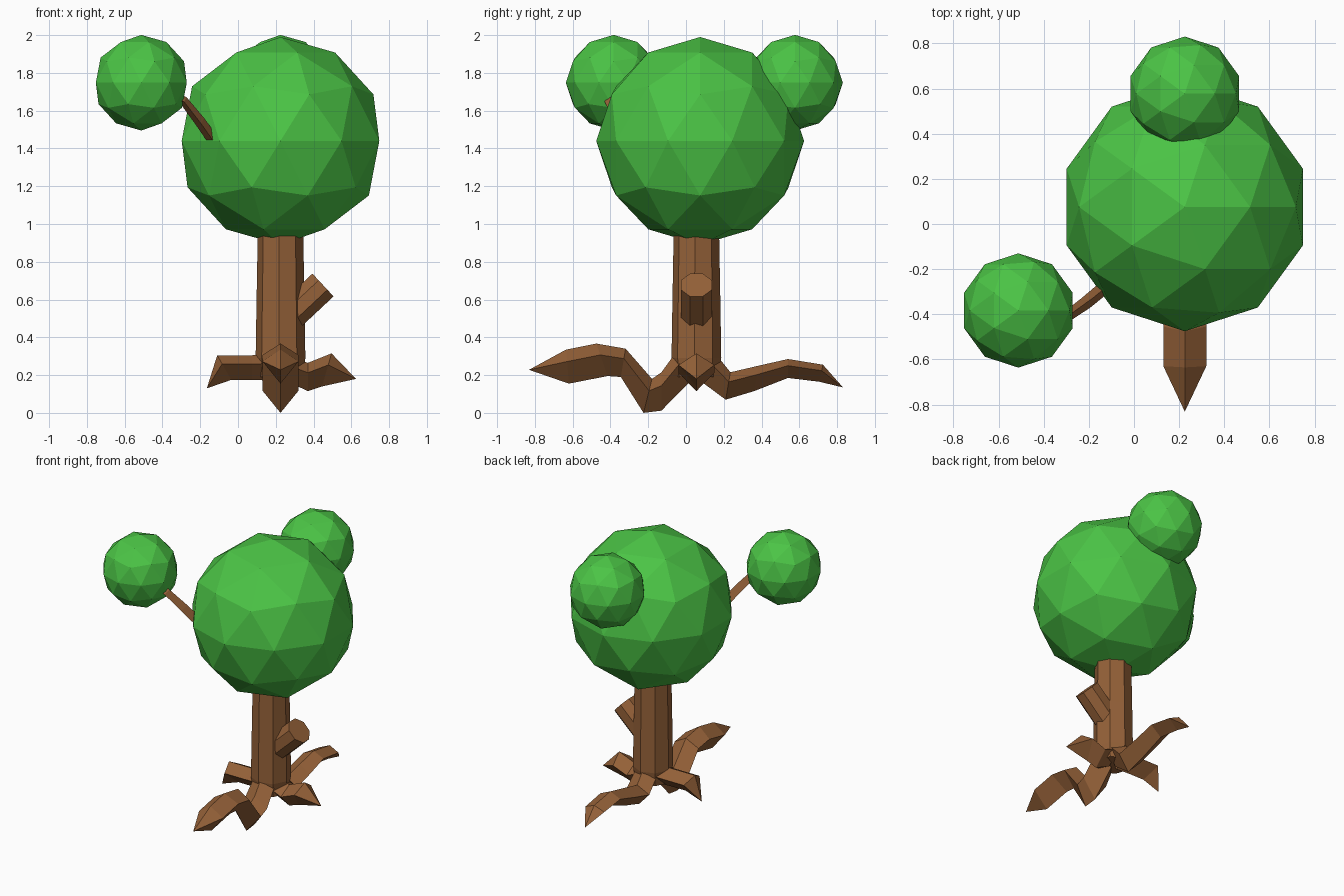
import bpy, bmesh
from math import cos, sin, pi, radians
from mathutils import Vector

if "Cube" in bpy.data.objects:
    bpy.data.objects.remove(bpy.data.objects["Cube"])


def material(name, color):
    m = bpy.data.materials.new(name)
    m.diffuse_color = color
    m.use_nodes = True
    m.node_tree.nodes["Principled BSDF"].inputs["Base Color"].default_value = m.diffuse_color
    return m


BARK = material("bark", (0.30, 0.12, 0.04, 1))
LEAF = material("leaf", (0.07, 0.55, 0.06, 1))


def loft(name, rings, tip=None):
    """Skin equal-sized rings of points; close with caps or a pointed tip."""
    bm = bmesh.new()
    vs = [[bm.verts.new(p) for p in r] for r in rings]
    n = len(vs[0])
    for a, b in zip(vs, vs[1:]):
        for i in range(n):
            j = (i + 1) % n
            bm.faces.new((a[i], a[j], b[j], b[i]))
    bm.faces.new(vs[0][::-1])
    if tip:
        t = bm.verts.new(tip)
        for i in range(n):
            bm.faces.new((vs[-1][i], vs[-1][(i + 1) % n], t))
    else:
        bm.faces.new(vs[-1])
    bmesh.ops.recalc_face_normals(bm, faces=bm.faces)
    me = bpy.data.meshes.new(name)
    bm.to_mesh(me)
    bm.free()
    me.materials.append(BARK)
    ob = bpy.data.objects.new(name, me)
    bpy.context.collection.objects.link(ob)


def ring(center, axis, r, n, turn=0.0):
    q = Vector(axis).to_track_quat('Z', 'Y')
    return [Vector(center) + q @ Vector((r * cos(turn + 2 * pi * i / n),
                                         r * sin(turn + 2 * pi * i / n), 0)) for i in range(n)]


CX, CY = 0.225, 0.055  # trunk axis

# Foliage balls
for name, loc, r in (("main_foliage", (CX, 0.075, 1.44), 0.55),
                     ("left_foliage", (-0.512, -0.383, 1.748), 0.253),
                     ("back_foliage", (CX, 0.577, 1.748), 0.253)):
    bpy.ops.mesh.primitive_ico_sphere_add(subdivisions=2, radius=r, location=loc)
    ob = bpy.context.object
    ob.name = name
    ob.data.materials.append(LEAF)

# Tapered eight-sided trunk
loft("trunk", [ring((CX, CY, z), (0, 0, 1), r, 8, radians(-4))
               for z, r in ((0.19, 0.115), (0.29, 0.132), (0.6, 0.127), (1.1, 0.118))])

# Cut-off limb on the right
loft("branch_stump", [ring((x, CY, z), (1, 0, 0.93), 0.089, 8, pi / 8)
                      for x, z in ((0.24, 0.48), (0.45, 0.677))])

# Thin twig carrying the left foliage
loft("left_twig", [ring(c, (-0.5, -0.35, 0.8), r, 3, pi / 2) for c, r in (
    ((-0.07, -0.22, 1.40), 0.035), ((-0.14, -0.29, 1.455), 0.034),
    ((-0.20, -0.34, 1.54), 0.033), ((-0.29, -0.405, 1.655), 0.027),
    ((-0.40, -0.40, 1.71), 0.025))])


def root(name, direction, sections, tip):
    """Kite-section root; a section is (top reach, top z, bottom reach, bottom z, half width)."""
    d = Vector(direction)
    side = Vector((-d.y, d.x, 0))
    base = Vector((CX, CY, 0))

    def at(s, z, w=0.0):
        return base + d * s + side * w + Vector((0, 0, z))
    rings = []
    for ts, tz, bs, bz, w in sections:
        ms, mz = ts + (bs - ts) * 0.35, tz + (bz - tz) * 0.35
        rings.append([at(ts, tz), at(ms, mz, w), at(bs, bz), at(ms, mz, -w)])
    loft(name, rings, at(*tip))


# Four roots with pointed ends
root("front_root", (0, -1, 0),
     [(0.08, 0.36, 0.02, 0.18, 0.085), (0.185, 0.215, 0.185, 0.012, 0.095),
      (0.235, 0.18, 0.28, 0.0, 0.095), (0.375, 0.34, 0.40, 0.19, 0.095),
      (0.53, 0.367, 0.47, 0.195, 0.095), (0.69, 0.335, 0.675, 0.155, 0.095)],
     (0.886, 0.228))
root("back_root", (0, 1, 0),
     [(0.08, 0.34, 0.02, 0.17, 0.085), (0.18, 0.215, 0.155, 0.07, 0.09),
      (0.33, 0.25, 0.305, 0.115, 0.085), (0.485, 0.285, 0.485, 0.185, 0.08),
      (0.67, 0.255, 0.65, 0.165, 0.075)],
     (0.776, 0.135))
root("left_root", (-1, 0, 0),
     [(0.05, 0.31, 0.03, 0.17, 0.09), (0.15, 0.305, 0.15, 0.175, 0.09),
      (0.335, 0.305, 0.26, 0.175, 0.09)],
     (0.39, 0.13))
root("right_root", (1, 0, 0),
     [(0.04, 0.30, 0.03, 0.17, 0.09), (0.145, 0.265, 0.145, 0.115, 0.095),
      (0.27, 0.315, 0.22, 0.14, 0.095)],
     (0.40, 0.18))
